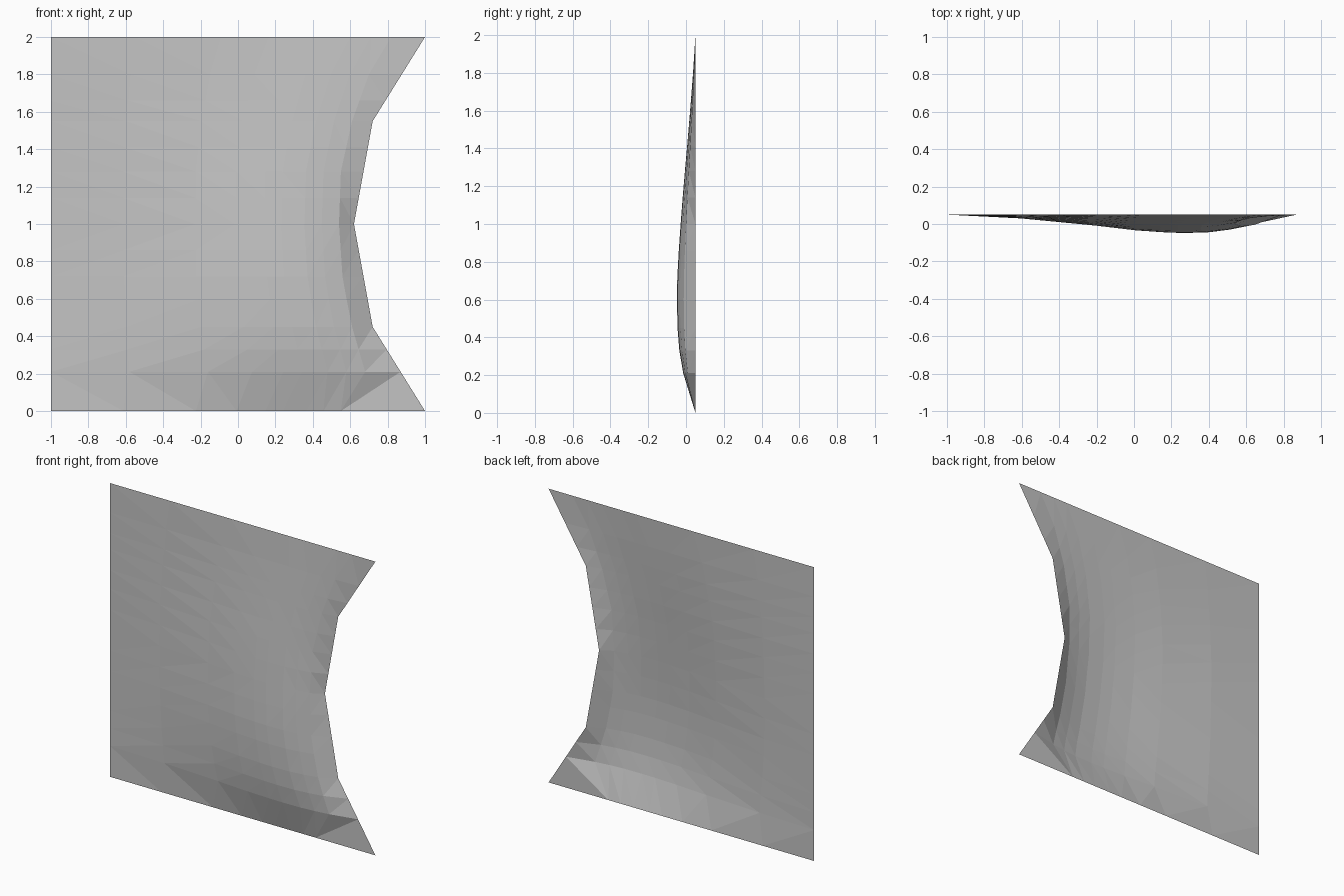
import bpy
import bmesh

cube = bpy.data.objects.get("Cube")
if cube:
    bpy.data.objects.remove(cube, do_unlink=True)


def sample(knots, p):
    """Straight-line interpolation through (position, value) knots."""
    for (a, va), (b, vb) in zip(knots, knots[1:]):
        if p <= b:
            return va + (vb - va) * (p - a) / (b - a)
    return knots[-1][1]


# Outline of the free side edge, and the fold just inside it, by height
edge = [(0, 1), (0.45, 0.72), (1, 0.62), (1.55, 0.72), (2, 1)]
fold = [(0, 0.55), (0.21, 0.68), (0.45, 0.61), (0.7, 0.56), (1, 0.54),
        (1.28, 0.55), (1.55, 0.61), (1.8, 0.7), (2, 0.82)]

# Billow of the cloth across its width and up its height
across = [(0, 0), (0.25, 0.2), (0.5, 0.58), (0.64, 0.84), (0.74, 0.95),
          (0.8, 0.98), (0.88, 0.95), (0.94, 0.82), (1, 0.62)]
upward = [(0, 0), (0.21, 0.66), (0.33, 0.87), (0.45, 0.97), (0.6, 1),
          (0.72, 0.98), (0.86, 0.9), (1, 0.8), (1.14, 0.69), (1.28, 0.57),
          (1.41, 0.45), (1.55, 0.33), (1.66, 0.24), (1.8, 0.13), (2, 0)]

RIM = 0.05     # plane of the flat rim
DEPTH = 0.1    # deepest billow

# Sail cloth: rows up the height, with a steep band outside the fold
bm = bmesh.new()
rows = []
for z, rise in upward:
    inner = sample(fold, z)
    row = [bm.verts.new((-1 + t * (inner + 1), RIM - DEPTH * bulge * rise, z))
           for t, bulge in across]
    row.append(bm.verts.new((sample(edge, z), RIM, z)))
    rows.append(row)
for low, high in zip(rows, rows[1:]):
    for i in range(len(low) - 1):
        bm.faces.new((low[i], low[i + 1], high[i + 1], high[i]))
bmesh.ops.triangulate(bm, faces=bm.faces[:])

mesh = bpy.data.meshes.new("sail_cloth")
bm.to_mesh(mesh)
bm.free()
sail = bpy.data.objects.new("sail_cloth", mesh)
bpy.context.collection.objects.link(sail)

# Plain grey canvas
colour = (0.55, 0.55, 0.55, 1)
canvas = bpy.data.materials.new("grey_canvas")
canvas.use_nodes = True
canvas.diffuse_color = colour
canvas.node_tree.nodes["Principled BSDF"].inputs["Base Color"].default_value = colour
mesh.materials.append(canvas)
